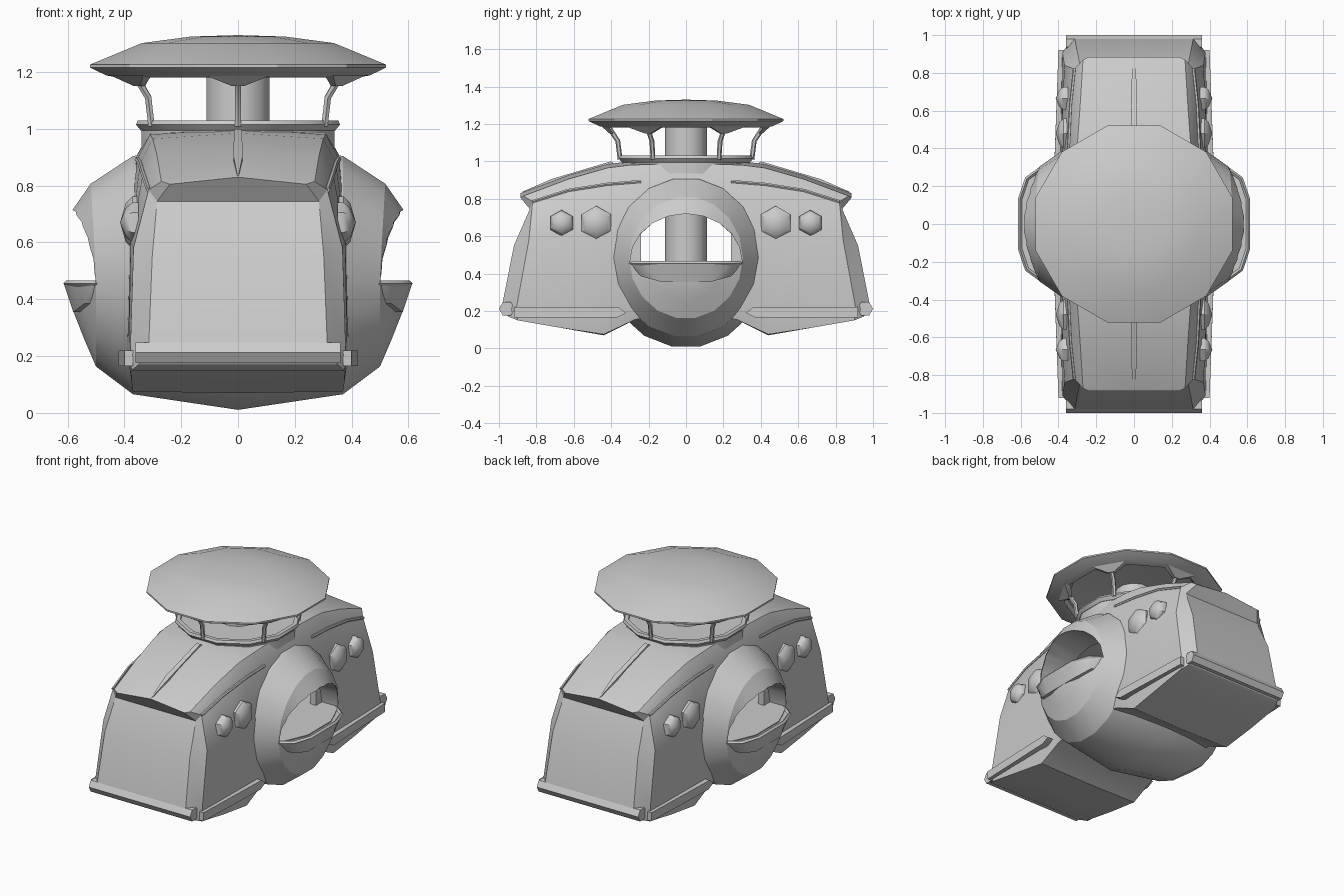
import bpy, bmesh, math
from mathutils import Vector, Matrix

if "Cube" in bpy.data.objects:
    bpy.data.objects.remove(bpy.data.objects["Cube"], do_unlink=True)

grey = bpy.data.materials.new("plain grey")
grey.use_nodes = True
grey.diffuse_color = (0.6, 0.6, 0.6, 1)
grey.node_tree.nodes["Principled BSDF"].inputs["Base Color"].default_value = (0.6, 0.6, 0.6, 1)


def finish(name, bm, angle=30):
    """Turn a bmesh into a named object with the shared material."""
    bmesh.ops.recalc_face_normals(bm, faces=bm.faces[:])
    mesh = bpy.data.meshes.new(name)
    bm.to_mesh(mesh)
    bm.free()
    mesh.materials.append(grey)
    ob = bpy.data.objects.new(name, mesh)
    bpy.context.collection.objects.link(ob)
    smooth(ob, angle)
    return ob


def smooth(ob, angle):
    bpy.ops.object.select_all(action='DESELECT')
    ob.select_set(True)
    bpy.context.view_layer.objects.active = ob
    bpy.ops.object.shade_smooth_by_angle(angle=math.radians(angle))


def apply_all(ob):
    bpy.context.view_layer.objects.active = ob
    for mod in list(ob.modifiers):
        bpy.ops.object.modifier_apply(modifier=mod.name)


def hull_of(name, points, angle=30):
    """Convex solid around a few points."""
    bm = bmesh.new()
    verts = [bm.verts.new(p) for p in points]
    bmesh.ops.convex_hull(bm, input=verts)
    bmesh.ops.delete(bm, geom=[v for v in bm.verts if not v.link_faces], context='VERTS')
    bmesh.ops.dissolve_limit(bm, angle_limit=0.01, verts=bm.verts[:], edges=bm.edges[:])
    return finish(name, bm, angle)


def lathe(name, profile, sides, matrix=Matrix(), angle=30):
    """Spin (radius, height) pairs round z; zero radius makes a pole."""
    bm = bmesh.new()
    rings = []
    for r, h in profile:
        turns = [math.tau * (i + 0.5) / sides for i in range(sides if r else 1)]
        rings.append([bm.verts.new(matrix @ Vector((r * math.cos(a), r * math.sin(a), h))) for a in turns])
    for a, b in zip(rings, rings[1:]):
        for i in range(sides):
            quad = [a[i % len(a)], a[(i + 1) % len(a)], b[(i + 1) % len(b)], b[i % len(b)]]
            bm.faces.new(list(dict.fromkeys(quad)))
    return finish(name, bm, angle)


def rod(name, points, radius, sides=6):
    """Capped tube along a path."""
    bm = bmesh.new()
    rings = []
    pts = [Vector(p) for p in points]
    for i, p in enumerate(pts):
        d = (pts[min(i + 1, len(pts) - 1)] - pts[max(i - 1, 0)]).normalized()
        u = d.cross(Vector((0, 0, 1)) if abs(d.z) < 0.8 else Vector((1, 0, 0))).normalized()
        v = d.cross(u)
        rings.append([bm.verts.new(p + radius * (math.cos(t) * u + math.sin(t) * v))
                      for t in [math.tau * k / sides for k in range(sides)]])
    for a, b in zip(rings, rings[1:]):
        for i in range(sides):
            bm.faces.new([a[i], a[(i + 1) % sides], b[(i + 1) % sides], b[i]])
    bm.faces.new(rings[0])
    bm.faces.new(rings[-1])
    return finish(name, bm, 35)


def box(name, lo, hi):
    return hull_of(name, [(x, y, z) for x in (lo[0], hi[0]) for y in (lo[1], hi[1]) for z in (lo[2], hi[2])])


def cut(ob, cutters):
    for c in cutters:
        mod = ob.modifiers.new("opening", 'BOOLEAN')
        mod.operation, mod.solver, mod.object = 'DIFFERENCE', 'EXACT', c
    apply_all(ob)
    smooth(ob, 30)


# Main body: one quarter lofted from keel to ridge, then mirrored
stations = [
    [(0, 0, .18), (.37, 0, .18), (.39, 0, .24), (.385, 0, .6), (.36, 0, .9), (.31, 0, .99), (0, 0, 1.0)],
    [(0, .27, .155), (.37, .27, .155), (.39, .27, .23), (.385, .27, .6), (.355, .24, .893), (.31, .3, .98), (0, .3, 1.0)],
    [(0, .44, .07), (.37, .44, .075), (.388, .43, .2), (.38, .42, .6), (.345, .42, .878), (.3, .42, .965), (0, .42, .985)],
    [(0, .67, .11), (.375, .67, .11), (.385, .67, .2), (.378, .65, .6), (.335, .63, .845), (.285, .63, .905), (0, .63, .925)],
    [(0, .9, .15), (.375, .9, .15), (.38, .91, .2), (.368, .84, .58), (.315, .82, .785), (.27, .87, .815), (0, .87, .835)],
    [(0, .95, .17), (.35, .95, .17), (.315, .985, .22), (.302, .92, .55), (.285, .835, .745), (.24, .885, .805), (0, .885, .83)],
]
bm = bmesh.new()
rows = [[bm.verts.new(p) for p in row] for row in stations]
for a, b in zip(rows, rows[1:]):
    for i in range(len(a) - 1):
        bm.faces.new([a[i], a[i + 1], b[i + 1], b[i]])
end = rows[-1]
mid = [bm.verts.new((0, v.co.y, v.co.z)) for v in end[2:5]]
for quad in ([end[0], end[1], end[2], mid[0]], [mid[0], end[2], end[3], mid[1]],
             [mid[1], end[3], end[4], mid[2]], [mid[2], end[4], end[5], end[6]]):
    bm.faces.new(quad)
body = finish("body", bm)
mirror = body.modifiers.new("mirror", 'MIRROR')
mirror.use_axis = (True, True, False)
apply_all(body)

# Round side pod running across the body, its upper lip flared outward
half = [(.99, .37), (.76, .5), (.54, .54), (.3, .58), (0, .58)]
profile = [(r, -h) for r, h in reversed(half)] + [(1.12, 0)] + half
to_side = Matrix.Translation((0, 0, .485)) @ Matrix.Diagonal((1, .4, .43, 1)) @ Matrix.Rotation(math.pi / 2, 4, 'Y')
pod = lathe("side_pod", profile, 18, to_side, 25)
for v in pod.data.vertices:
    rise = max(v.co.z - .485, 0)
    r = math.hypot(v.co.y / .4, (v.co.z - .485) / .43)
    v.co.x += math.copysign(.19 * rise * max(0, min(1, (.85 - r) / .3)), v.co.x)


# Arched openings through the pod, and the room inside
def arch(name, clip):
    pts = []
    for i in range(11):
        a = math.pi * i / 10
        y = max(-clip, min(clip, .3 * math.cos(a)))
        pts += [(x, y, .462 + .258 * math.sin(a)) for x in (-.8, .8)]
    pts += [(x, y, .462) for x in (-.8, .8) for y in (-clip, clip)]
    return hull_of(name, pts)


wide, narrow = arch("wide_cutter", .3), arch("narrow_cutter", .24)
room = box("room_cutter", (-.345, -.5, .461), (.345, .5, .82))
cut(pod, [wide, room])
cut(body, [narrow, room])
for c in (wide, narrow, room):
    bpy.data.objects.remove(c, do_unlink=True)

# Central column, deck and its collar
lathe("column", [(0, .45), (.115, .45), (.115, 1.23), (0, 1.23)], 12)
lathe("collar", [(0, .88), (.352, .88), (.352, 1.0), (0, 1.0)], 12)
lathe("deck", [(0, 1.01), (.34, 1.01), (.34, 1.03), (.365, 1.03), (.372, 1.015), (.355, .995), (0, .995)], 12)

# Canopy with a soft domed top
lathe("canopy", [(0, 1.33), (.17, 1.325), (.35, 1.302), (.54, 1.226), (.54, 1.216), (.48, 1.188),
                 (.43, 1.18), (.41, 1.2), (.2, 1.225), (0, 1.23)], 12, angle=28)

# Six bent posts with flared heads
for i in range(6):
    spin = Matrix.Rotation(math.radians(30 + 60 * i), 4, 'Z')
    path = [(.41, 0, 1.18), (.395, 0, 1.155), (.365, 0, 1.11), (.352, 0, 1.01)]
    rod("canopy_post", [spin @ Vector(p) for p in path], .013)
    head = [(r, y * s, z) for r, y, z in ((.455, .12, 1.19), (.415, .11, 1.19), (.41, .02, 1.15), (.39, .02, 1.15))
            for s in (-1, 1)]
    hull_of("post_head", [spin @ Vector(p) for p in head])

for sx in (-1, 1):
    # Balcony under each opening
    trough = []
    for y, top, low, z in ((.29, .51, .49, .44), (.24, .57, .54, .385), (.13, .613, .58, .355)):
        trough += [(sx * x, s * y, h) for s in (-1, 1) for x, h in ((top, .455), (low, z), (.45, .455), (.45, z))]
    hull_of("balcony", trough)
    rim = [(.5, .295), (.575, .24), (.612, .13), (.612, -.13), (.575, -.24), (.5, -.295)]
    rod("balcony_rim", [(sx * (x - .008), y, .455) for x, y in rim], .011, 4)

    for sy in (-1, 1):
        # Faceted bulging windows
        for y, r in ((.48, .092), (.665, .07)):
            place = Matrix.Translation((sx * .36, sy * y, .67)) @ Matrix.Rotation(sx * math.pi / 2, 4, 'Y') \
                @ Matrix.Rotation(math.pi / 6, 4, 'Z')
            lathe("window", [(0, -.01), (r, -.01), (r, .012), (r * .75, .035), (0, .055)], 6, place, 40)
        # Lower side rail with pointed inner end
        rail = [(.42, .32, .19), (.42, .36, .22), (.4, .92, .22), (.4, .92, .165), (.42, .37, .165)]
        hull_of("side_rail", [(sx * x, sy * y, z) for p in rail for x, y, z in (p, (.37, p[1], p[2]))])
        # Rolled roof edge
        edge = [stations[k][4] for k in (1, 2, 3, 4)]
        rod("roof_trim", [(sx * x, sy * y, z) for x, y, z in edge], .009)

for sy in (-1, 1):
    # Tube along the foot of each end panel
    rod("end_tube", [(-.36, sy * .958, .212), (.36, sy * .958, .212)], .042)
    # Ridge fin tapering toward the end
    hull_of("roof_fin", [(s * w, sy * y, z) for s in (-1, 1) for w, y, z in
                         ((.014, .36, .97), (.014, .4, 1.0), (.016, .72, .905), (.016, .72, .86), (.002, .88, .835))])

# Slatted stair inside, between two stringers
for i in range(6):
    y, z = -.26 - .035 * i, .5 + .05 * i
    box("stair_step", (-.15, y - .025, z), (.15, y + .015, z + .014))
for s in (-1, 1):
    rod("stair_stringer", [(s * .15, -.25, .47), (s * .15, -.46, .78)], .014, 4)
